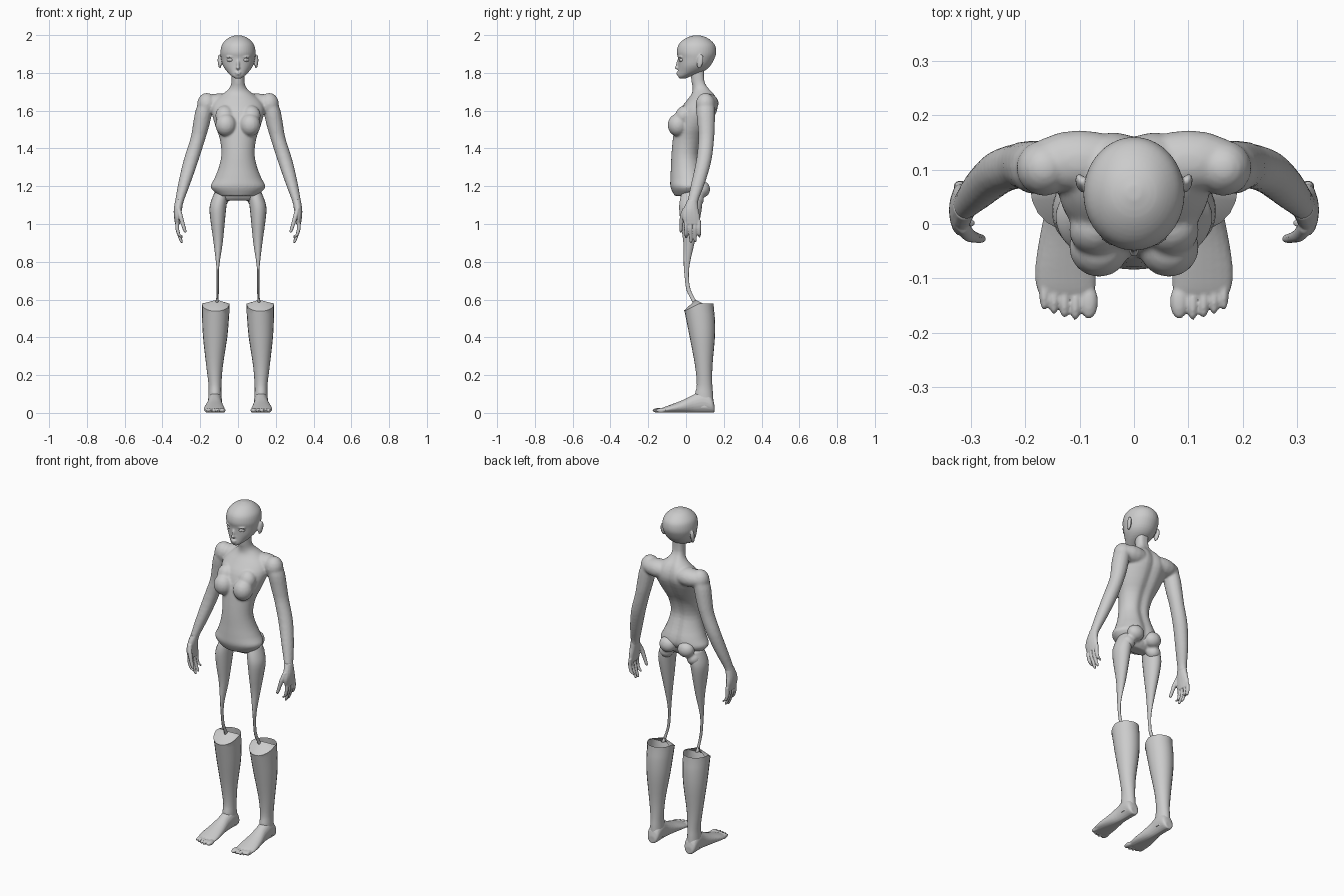
import bpy, bmesh, math
from mathutils import Vector, Matrix

skin = bpy.data.materials.new("plain grey")
skin.diffuse_color = (0.6, 0.6, 0.6, 1)


def curve(rows, steps=3):
    """Catmull-Rom interpolation of section rows."""
    out = []
    for i in range(len(rows) - 1):
        p = [Vector(rows[min(max(k, 0), len(rows) - 1)]) for k in range(i - 1, i + 3)]
        for j in range(steps):
            t = j / steps
            out.append(0.5 * (2 * p[1] + (p[2] - p[0]) * t + (2 * p[0] - 5 * p[1] + 4 * p[2] - p[3]) * t * t
                              + (3 * p[1] - p[0] - 3 * p[2] + p[3]) * t ** 3))
    return out + [Vector(rows[-1])]


def loft(bm, rows, axis="z", s=1, n=20, groove=0.0, steps=3):
    """Rows: position along axis, centre x, half width, low side, high side."""
    rings = []
    for a, cx, rx, lo, hi in curve(rows, steps):
        ring = []
        for k in range(n):
            t = 2 * math.pi * k / n
            x = cx + rx * math.cos(t)
            d = (lo + hi) / 2 + (hi - lo) / 2 * math.sin(t)
            if groove and math.sin(t) > 0:
                d -= groove * math.exp(-(x / 0.025) ** 2)
            ring.append(bm.verts.new((s * x, d, a) if axis == "z" else (s * x, a, d)))
        rings.append(ring)
    for r0, r1 in zip(rings, rings[1:]):
        for k in range(n):
            bm.faces.new((r0[k], r0[(k + 1) % n], r1[(k + 1) % n], r1[k]))
    bm.faces.new(rings[0])
    bm.faces.new(rings[-1])


def ball(bm, c, r, rot=(0, 0), s=1):
    """Ellipsoid, turned about x and then z."""
    m = (Matrix.Translation((s * c[0], c[1], c[2])) @ Matrix.Rotation(s * rot[1], 4, "Z")
         @ Matrix.Rotation(rot[0], 4, "X") @ Matrix.Diagonal((*r, 1)))
    bmesh.ops.create_uvsphere(bm, u_segments=16, v_segments=10, radius=1, matrix=m)


def limb(bm, pts, s=1, n=14):
    """Round limb from rows of x, y, z, half width, half depth."""
    loft(bm, [(z, x, rx, y - ry, y + ry) for x, y, z, rx, ry in pts], s=s, n=n)


def finish(name, bm, voxel=0, smooth=0):
    bmesh.ops.recalc_face_normals(bm, faces=bm.faces)
    for f in bm.faces:
        f.smooth = True
    me = bpy.data.meshes.new(name)
    bm.to_mesh(me)
    bm.free()
    ob = bpy.data.objects.new(name, me)
    bpy.context.collection.objects.link(ob)
    me.materials.append(skin)
    if voxel:
        m = ob.modifiers.new("blend", "REMESH")
        m.mode, m.voxel_size, m.use_smooth_shade = "VOXEL", voxel, True
        m = ob.modifiers.new("soften", "SMOOTH")
        m.factor, m.iterations = 0.5, smooth
    return ob


# Torso, neck, bust, shoulders and arms blended into one skin
bm = bmesh.new()
loft(bm, [(1.15, 0, .10, -.06, .07), (1.195, 0, .145, -.082, .105), (1.24, 0, .126, -.083, .105),
          (1.30, 0, .102, -.08, .085), (1.37, 0, .088, -.077, .07), (1.45, 0, .096, -.07, .09),
          (1.52, 0, .12, -.06, .13), (1.60, 0, .14, -.035, .17), (1.65, 0, .125, .0, .172),
          (1.69, 0, .08, .03, .155), (1.72, 0, .046, .035, .13), (1.76, 0, .034, .028, .11),
          (1.84, 0, .036, .02, .11)], n=40, groove=.014)
for s in (1, -1):
    ball(bm, (.064, -.043, 1.525), (.056, .055, .06), s=s)
    ball(bm, (.07, -.012, 1.575), (.05, .045, .055), (-.4, 0), s=s)
    ball(bm, (.10, .115, 1.64), (.10, .058, .052), s=s)
    ball(bm, (.165, .103, 1.635), (.052, .052, .06), s=s)
    limb(bm, [(.165, .105, 1.65, .04, .045), (.18, .104, 1.60, .046, .05), (.196, .107, 1.52, .044, .046),
              (.213, .107, 1.45, .04, .042), (.248, .095, 1.34, .04, .041), (.283, .065, 1.22, .033, .037),
              (.308, .038, 1.13, .024, .029), (.314, .033, 1.10, .022, .031)], s=s)
finish("upper_body", bm, .0065, 5)

# Pelvis remnants below the torso hem
bm = bmesh.new()
loft(bm, [(1.125, 0, .085, -.01, .05), (1.15, 0, .10, -.03, .07), (1.19, 0, .09, -.03, .075)])
for s in (1, -1):
    ball(bm, (.06, .085, 1.185), (.05, .043, .045), s=s)
    ball(bm, (.09, .055, 1.13), (.04, .04, .04), s=s)
finish("pelvis", bm, .007, 4)

# Head with brow, eyes, nose, lips and ears
bm = bmesh.new()
loft(bm, [(1.772, 0, .016, -.036, .0), (1.785, 0, .035, -.043, .03), (1.81, 0, .06, -.042, .095),
          (1.84, 0, .08, -.041, .13), (1.88, 0, .09, -.043, .152), (1.91, 0, .093, -.049, .16),
          (1.945, 0, .087, -.042, .155), (1.97, 0, .07, -.022, .135), (1.99, 0, .044, .01, .105),
          (2.0, 0, .012, .045, .07)], n=40)
ball(bm, (0, -.047, 1.828), (.010, .014, .009))
ball(bm, (0, -.042, 1.85), (.008, .010, .026), (-.2, 0))
ball(bm, (0, -.041, 1.803), (.018, .010, .005))
ball(bm, (0, -.041, 1.794), (.015, .010, .005))
for s in (1, -1):
    ball(bm, (.039, -.025, 1.886), (.026, .015, .005), (0, .35), s)
    ball(bm, (.097, .075, 1.862), (.010, .017, .038), (-.2, -.3), s)
finish("head", bm, .0042, 3)

for s, side in ((1, "left"), (-1, "right")):
    # Eyes: eyeball with a lid rim
    bm = bmesh.new()
    ball(bm, (.040, -.022, 1.870), (.020, .014, .012), (0, .4), s)
    ball(bm, (.040, -.0295, 1.870), (.009, .009, .010), (0, .4), s)
    finish(side + "_eye", bm)

    # Hand: palm, four fingers, thumb
    bm = bmesh.new()
    limb(bm, [(.310, .035, 1.13, .022, .027), (.318, .026, 1.08, .022, .040), (.321, .026, 1.04, .018, .048),
              (.320, .033, 1.00, .013, .043)], s=s)
    for y, tip in ((.000, .925), (.024, .90), (.047, .905), (.069, .93)):
        limb(bm, [(.320, y, 1.02, .010, .010), (.322, y, .98, .010, .0105), (.313, y + .001, .945, .009, .0095),
                  (.300, y + .002, tip + .008, .008, .008), (.297, y + .002, tip, .003, .003)], s=s, n=10)
    limb(bm, [(.315, -.003, 1.085, .012, .014), (.305, -.019, 1.045, .013, .013), (.292, -.025, 1.0, .011, .010),
              (.281, -.027, .965, .009, .008), (.278, -.027, .955, .003, .003)], s=s, n=10)
    finish(side + "_hand", bm, .0035, 2)

    # Thigh tapering to a thin spindle at the knee
    bm = bmesh.new()
    loft(bm, [(.575, .112, .010, .04, .066), (.61, .109, .006, .022, .045), (.65, .107, .006, .003, .026),
              (.70, .107, .006, -.005, .016), (.78, .107, .008, -.012, .018), (.90, .105, .024, -.014, .045),
              (1.0, .107, .036, -.028, .068), (1.08, .107, .044, -.036, .083), (1.13, .098, .042, -.032, .085),
              (1.175, .085, .036, -.02, .08)], s=s)
    finish(side + "_thigh", bm)

    # Lower leg with a flared, partly open top
    bm = bmesh.new()
    loft(bm, [(.03, .122, .036, .05, .146), (.10, .122, .034, .048, .143), (.15, .122, .034, .057, .139),
              (.25, .124, .044, .048, .14), (.40, .121, .064, .020, .153), (.50, .119, .071, .0, .153),
              (.56, .118, .073, -.012, .146)], s=s)
    top = max(bm.faces, key=lambda f: f.calc_center_median().z)
    rim = list(top.verts)
    for v in rim:
        v.co.z += .02 * min(1, max(-1, (v.co.y - .03) / .04))
    bm.faces.remove(top)
    tip = bm.verts.new((s * .112, .05, .60))
    for a, b in zip(rim, rim[1:] + rim[:1]):
        if (a.co.y + b.co.y) / 2 < .10:
            bm.faces.new((a, b, tip))
    ob = finish(side + "_lower_leg", bm)
    bpy.context.view_layer.objects.active = ob
    ob.select_set(True)
    bpy.ops.object.shade_smooth_by_angle(angle=math.radians(40))
    ob.select_set(False)

    # Foot with five toes
    bm = bmesh.new()
    loft(bm, [(.150, .122, .022, .002, .045), (.135, .122, .036, 0, .09), (.09, .122, .038, 0, .12),
              (.04, .123, .038, 0, .098), (-.02, .125, .048, 0, .068), (-.08, .126, .056, 0, .045),
              (-.12, .125, .054, 0, .030), (-.135, .122, .045, .003, .022)], axis="y", s=s)
    for x, y, r in ((.083, -.143, .017), (.108, -.146, .010), (.128, -.142, .010), (.147, -.135, .0095),
                    (.165, -.127, .0095)):
        ball(bm, (x, y, .014), (r, .032, .013), s=s)
    for v in bm.verts:
        v.co.z = max(v.co.z, .002)
    finish(side + "_foot", bm, .0042, 2)

# Stand the figure on the ground
for ob in bpy.data.objects:
    ob.location.z -= .001
